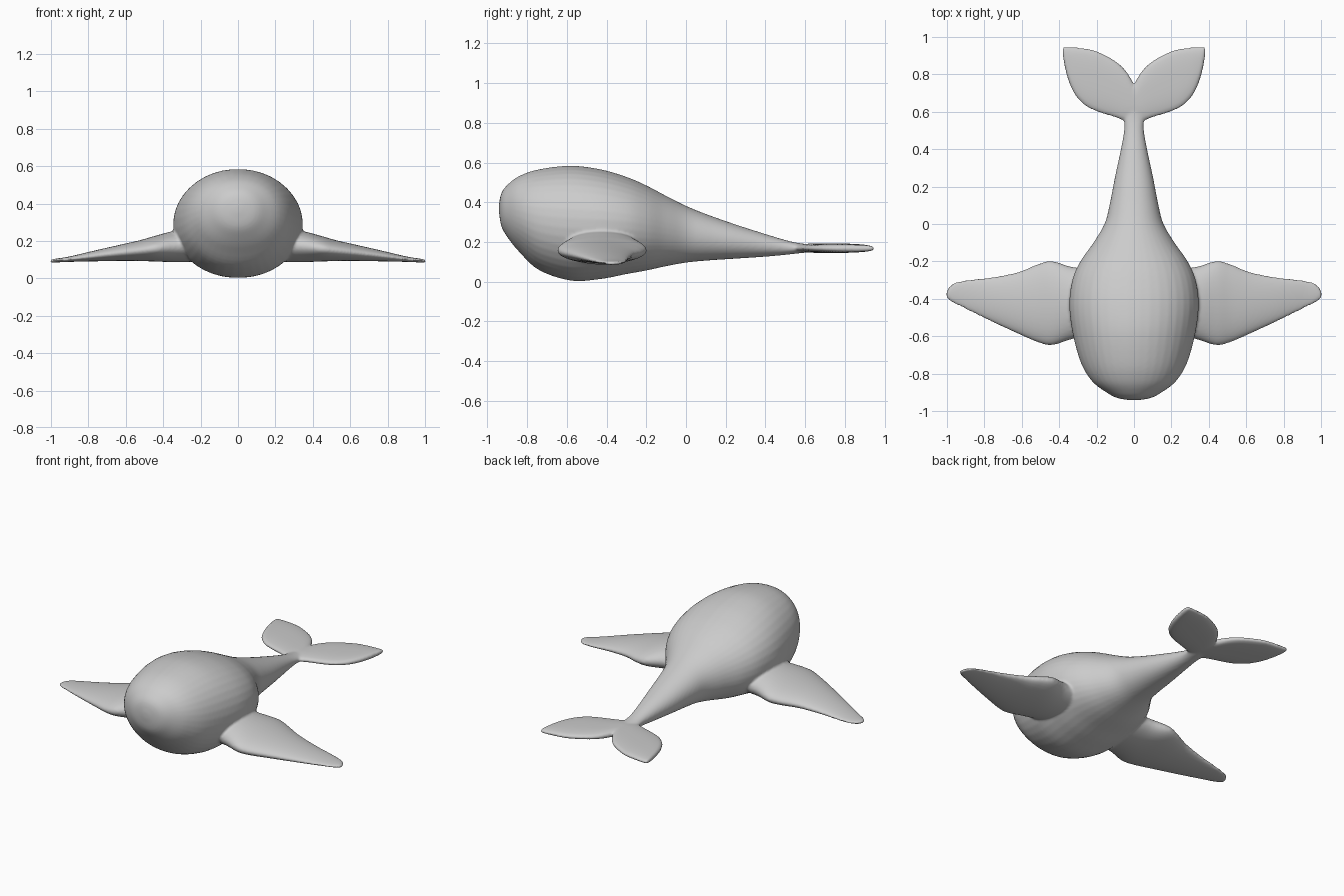
import bpy, bmesh
from math import cos, sin, tau
from mathutils import Vector

if "Cube" in bpy.data.objects:
    bpy.data.objects.remove(bpy.data.objects["Cube"])


def smooth_path(rows, steps=5):
    """Catmull-Rom interpolation through the section rows."""
    pts = [Vector(r) for r in rows]
    out = []
    for i in range(len(pts) - 1):
        a, b, c = pts[max(i - 1, 0)], pts[i], pts[i + 1]
        d = pts[min(i + 2, len(pts) - 1)]
        for s in range(steps):
            t = s / steps
            out.append(0.5 * (2 * b + (c - a) * t + (2 * a - 5 * b + 4 * c - d) * t * t
                              + (3 * b - a - 3 * c + d) * t ** 3))
    return out + [pts[-1]]


def curve(v, power):
    return abs(v) ** power * (1 if v > 0 else -1)


def loft(bm, rows, place, power=1.0, sides=40):
    """Skin oval sections (position, u low, u high, z low, z high)."""
    rings = []
    for p, u0, u1, z0, z1 in smooth_path(rows):
        ring = []
        for k in range(sides):
            a = tau * (k + 0.5) / sides
            u = (u0 + u1) / 2 + (u1 - u0) / 2 * curve(cos(a), power)
            z = (z0 + z1) / 2 + (z1 - z0) / 2 * curve(sin(a), power)
            ring.append(bm.verts.new(place(p, u, z)))
        rings.append(ring)
    for r, q in zip(rings, rings[1:]):
        for k in range(sides):
            n = (k + 1) % sides
            bm.faces.new((r[k], r[n], q[n], q[k]))
    bm.faces.new(rings[0])
    bm.faces.new(rings[-1])


bm = bmesh.new()

# Body: y, half width, bottom, top
body = [(-.942, .02, .35, .39), (-.93, .09, .28, .445), (-.90, .148, .225, .487),
        (-.84, .225, .15, .532), (-.74, .285, .058, .566), (-.58, .329, .005, .584),
        (-.43, .346, .013, .566), (-.30, .330, .038, .528), (-.20, .287, .056, .485),
        (-.10, .217, .078, .432), (0, .158, .096, .382), (.10, .131, .106, .341),
        (.25, .102, .116, .288), (.40, .070, .126, .240), (.50, .053, .135, .210),
        (.57, .052, .143, .194), (.65, .05, .15, .186)]
loft(bm, [(y, -w, w, b, t) for y, w, b, t in body],
     lambda p, u, z: (u, p, z), power=0.96)

# Flipper: x, leading edge, trailing edge, bottom, top
flipper = [(.20, -.59, -.24, .09, .26), (.33, -.615, -.23, .086, .255),
           (.44, -.648, -.198, .09, .228), (.52, -.63, -.217, .092, .205),
           (.62, -.587, -.257, .093, .182), (.76, -.523, -.285, .091, .15),
           (.90, -.455, -.299, .088, .117), (.97, -.42, -.318, .085, .106),
           (.995, -.402, -.345, .084, .102), (1.003, -.39, -.365, .087, .1)]

# Tail fluke: x, front edge, back edge, bottom, top
fluke = [(-.02, .57, .72, .146, .192), (0, .56, .748, .146, .192),
         (.04, .55, .815, .145, .193), (.10, .57, .872, .145, .193),
         (.20, .602, .925, .145, .192), (.26, .632, .939, .146, .191),
         (.31, .682, .945, .147, .189), (.345, .75, .947, .149, .186),
         (.368, .83, .947, .152, .183), (.382, .91, .945, .156, .179)]

for side in (-1, 1):
    loft(bm, flipper, lambda p, u, z: (side * p, u, z))
    loft(bm, fluke, lambda p, u, z: (side * p, u, z), power=0.8)

bmesh.ops.recalc_face_normals(bm, faces=bm.faces)
mesh = bpy.data.meshes.new("whale_body")
bm.to_mesh(mesh)
bm.free()
whale = bpy.data.objects.new("whale_body", mesh)
bpy.context.collection.objects.link(whale)

# Fuse the parts into one skin with soft joins
fuse = whale.modifiers.new("fuse", 'REMESH')
fuse.mode = 'VOXEL'
fuse.voxel_size = 0.008
fuse.use_smooth_shade = True
soften = whale.modifiers.new("soften", 'SMOOTH')
soften.factor = 0.5
soften.iterations = 5
